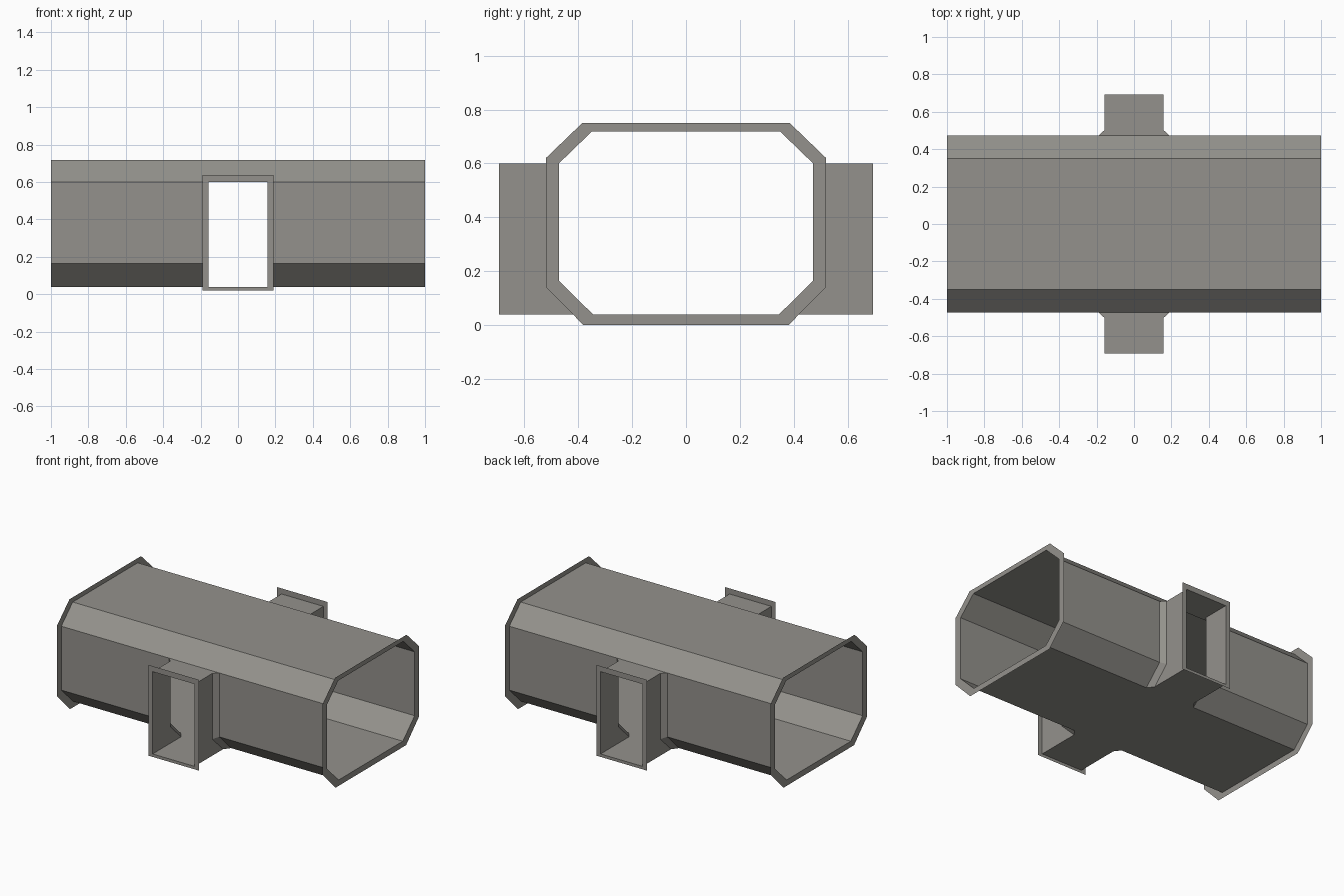
import bpy

if "Cube" in bpy.data.objects:
    bpy.data.objects.remove(bpy.data.objects["Cube"])

grey = bpy.data.materials.new("warm grey")
grey.diffuse_color = (0.295, 0.286, 0.262, 1)
grey.use_nodes = True
grey.node_tree.nodes["Principled BSDF"].inputs["Base Color"].default_value = grey.diffuse_color

# Key sizes
FLOOR, ROOF = 0.04, 0.718          # corridor floor and ceiling heights
LOW, HIGH = 0.165, 0.60            # bottom and top of the upright wall
Y_FLOOR, Y_ROOF, Y_WALL = 0.345, 0.35, 0.472
DOOR, FLARE, Y_END = 0.158, 0.19, 0.693
Y_IN = Y_WALL + 0.03               # where the flare meets the passage
Y_LOW = Y_FLOOR + 0.042
Z_IN = LOW - 0.012


def quarter(name, faces):
    """Flat panels of one quarter, mirrored in x and y."""
    verts, polys = [], []
    for f in faces:
        ids = []
        for p in f:
            if p not in verts:
                verts.append(p)
            ids.append(verts.index(p))
        polys.append(ids)
    me = bpy.data.meshes.new(name)
    me.from_pydata(verts, [], polys)
    me.materials.append(grey)
    ob = bpy.data.objects.new(name, me)
    bpy.context.collection.objects.link(ob)
    m = ob.modifiers.new("mirror", 'MIRROR')
    m.use_axis = (True, True, False)
    m.merge_threshold = 0.0005
    return ob


def strip(a, b, x0, x1):
    """Panel between two (y, z) points, running along x."""
    return [(x0, *a), (x1, *a), (x1, *b), (x0, *b)]


def ring(outer, inner, place):
    """Flat frame between two matching outlines."""
    return [[place(*outer[i]), place(*outer[i + 1]),
             place(*inner[i + 1]), place(*inner[i])]
            for i in range(len(outer) - 1)]


# Octagonal corridor with openings in both sides
profile = [(0, ROOF), (Y_ROOF, ROOF), (Y_WALL, HIGH), (Y_WALL, LOW), (Y_FLOOR, FLOOR), (0, FLOOR)]
shell = [strip(profile[i], profile[i + 1], 0 if i < 2 else FLARE, 1) for i in range(4)]
floor = [(x, y, FLOOR) for x, y in
         [(0, 0), (1, 0), (1, Y_FLOOR), (FLARE, Y_FLOOR), (DOOR, Y_LOW), (DOOR, Y_END), (0, Y_END)]]
quarter("corridor_shell", shell + [floor])

# Side passages with flared corners
flare_up = [(FLARE, Y_WALL, HIGH), (FLARE, Y_WALL, LOW), (DOOR, Y_IN, Z_IN), (DOOR, Y_IN, HIGH)]
flare_low = [(FLARE, Y_WALL, LOW), (FLARE, Y_FLOOR, FLOOR), (DOOR, Y_LOW, FLOOR), (DOOR, Y_IN, Z_IN)]
side = [(DOOR, y, z) for y, z in
        [(Y_IN, HIGH), (Y_IN, Z_IN), (Y_LOW, FLOOR), (Y_END, FLOOR), (Y_END, HIGH)]]
top = [(x, y, HIGH) for x, y in
       [(0, Y_WALL), (FLARE, Y_WALL), (DOOR, Y_IN), (DOOR, Y_END), (0, Y_END)]]
quarter("side_passage", [flare_up, flare_low, side, top])

# Thin flat frame around each corridor end
outer = [(0, 0.75), (0.385, 0.75), (0.52, 0.62), (0.52, 0.142), (0.38, 0), (0, 0)]
quarter("end_frame", ring(outer, profile, lambda y, z: (1, y, z)))

# Thin flat frame around each side doorway
outer = [(0, 0.638), (0.19, 0.638), (0.19, 0.02), (0, 0.02)]
inner = [(0, HIGH), (DOOR, HIGH), (DOOR, FLOOR), (0, FLOOR)]
quarter("door_frame", ring(outer, inner, lambda x, z: (x, Y_END, z)))
